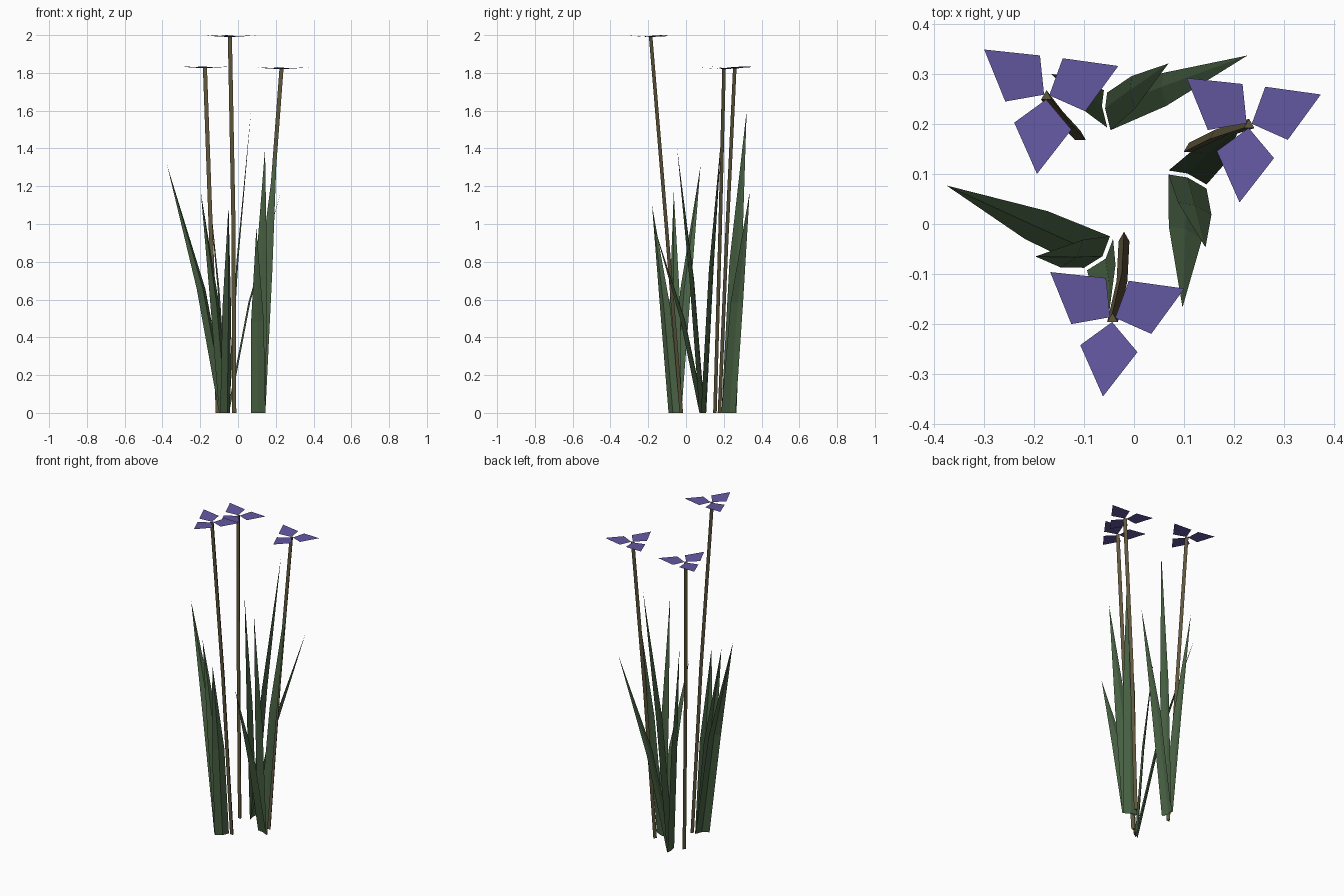
import bpy, math
from mathutils import Vector

if "Cube" in bpy.data.objects:
    bpy.data.objects.remove(bpy.data.objects["Cube"])


def material(name, rgb):
    m = bpy.data.materials.new(name)
    m.diffuse_color = (*rgb, 1)
    m.use_nodes = True
    m.node_tree.nodes["Principled BSDF"].inputs["Base Color"].default_value = m.diffuse_color
    return m


LEAF = material("leaf green", (0.068, 0.125, 0.058))
STEM = material("stem olive brown", (0.115, 0.095, 0.046))
PETAL = material("petal violet", (0.125, 0.098, 0.36))


def make(name, verts, faces, mat):
    me = bpy.data.meshes.new(name)
    me.from_pydata([tuple(v) for v in verts], [], faces)
    me.materials.append(mat)
    ob = bpy.data.objects.new(name, me)
    bpy.context.collection.objects.link(ob)
    return ob


def leaf(name, base, tip, shift):
    """Blade with a creased three-point section, bending outwards at half height."""
    a, m, b = (Vector((*p, 0)) for p in base)
    centre = (a + b) / 2
    bow = (m - centre).normalized()
    tip = Vector(tip)
    bend = (tip - centre) * 0.4
    bend.z = tip.z * 0.5
    low = [p + bow * shift for p in (a, m, b)]
    mid = [centre + (p - centre) * 0.88 + bend for p in low]
    make(name, low + mid + [tip],
         [(0, 1, 4, 3), (1, 2, 5, 4), (3, 4, 6), (4, 5, 6)], LEAF)


def stem(name, path):
    """Three-sided stalk through three points."""
    verts = []
    for p in path:
        for k in range(3):
            t = math.radians(90 + 120 * k)
            verts.append(Vector(p) + Vector((math.cos(t), math.sin(t), 0)) * 0.0125)
    faces = [(0, 2, 1)]
    for r in range(len(path) - 1):
        for k in range(3):
            i, j = 3 * r + k, 3 * r + (k + 1) % 3
            faces.append((i, j, j + 3, i + 3))
    n = 3 * (len(path) - 1)
    faces.append((n, n + 1, n + 2))
    make(name, verts, faces, STEM)


def flower(name, top):
    """Three kite-shaped petals, rising slightly to their tips."""
    verts, faces = [], []
    for k in range(3):
        for da, r, h in ((0, 0.006, 0.0), (-44, 0.083, 0.004),
                         (0, 0.156, 0.010), (44, 0.083, 0.004)):
            t = math.radians(23 + 120 * k + da)
            verts.append(Vector(top) + Vector((r * math.cos(t), r * math.sin(t), h)))
        faces.append(tuple(range(4 * k, 4 * k + 4)))
    make(name, verts, faces, PETAL)


# Each plant: leaf foot (3 points), leaf tips (last one grows towards the flower), stem path
plants = {
    "front": (
        [(-0.045, -0.027), (-0.060, -0.067), (-0.097, -0.090)],
        [(-0.375, 0.077, 1.31), (-0.197, -0.065, 1.17), (-0.05, -0.18, 1.10)],
        [(-0.02, -0.028, 0), (-0.024, -0.108, 1.0), (-0.043, -0.19, 1.99)]),
    "back": (
        [(-0.050, 0.190), (-0.061, 0.233), (-0.057, 0.265)],
        [(0.069, 0.321, 1.60), (0.227, 0.337, 1.17), (-0.165, 0.30, 1.30)],
        [(-0.107, 0.174, 0), (-0.142, 0.212, 0.91), (-0.175, 0.255, 1.825)]),
    "right": (
        [(0.069, 0.103), (0.107, 0.097), (0.145, 0.075)],
        [(0.097, -0.167, 0.98), (0.143, -0.047, 1.40), (0.21, 0.19, 1.50)],
        [(0.11, 0.15, 0), (0.162, 0.176, 0.91), (0.23, 0.198, 1.82)]),
}

for label, (foot, tips, path) in plants.items():
    for i, tip in enumerate(tips):
        leaf(f"{label}_leaf_{i + 1}", foot, tip, 0.004 if i == 2 else -0.004)
    stem(f"{label}_stem", path)
    flower(f"{label}_flower", path[-1])
